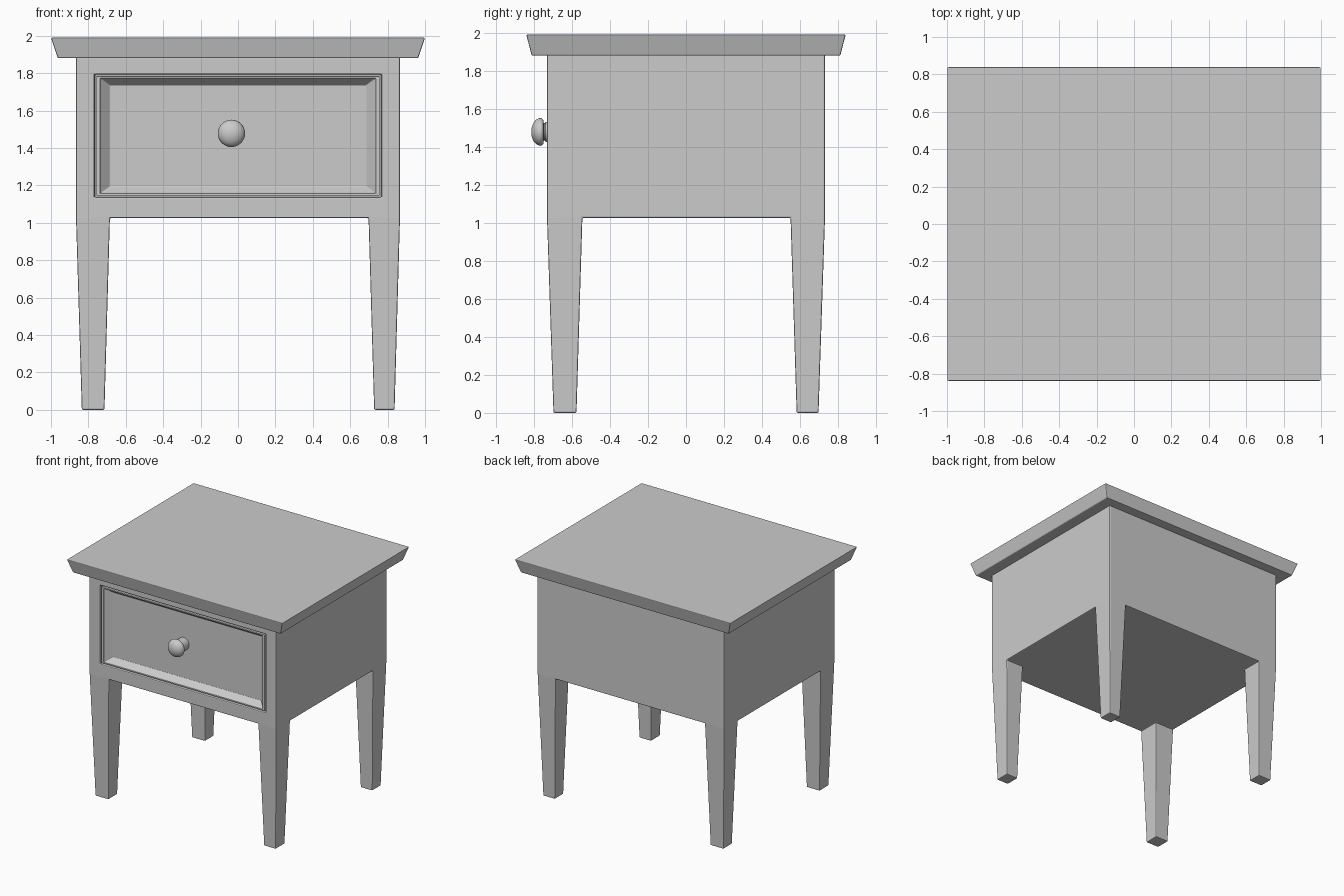
import bpy, bmesh, math

if "Cube" in bpy.data.objects:
    bpy.data.objects.remove(bpy.data.objects["Cube"])


def finish(name, bm, bevel=0.0):
    bmesh.ops.recalc_face_normals(bm, faces=bm.faces)
    me = bpy.data.meshes.new(name)
    bm.to_mesh(me)
    bm.free()
    ob = bpy.data.objects.new(name, me)
    bpy.context.collection.objects.link(ob)
    if bevel:
        add_bevel(ob, bevel)
    return ob


def add_bevel(ob, width):
    m = ob.modifiers.new("bevel", 'BEVEL')
    m.width, m.segments, m.limit_method = width, 2, 'ANGLE'
    m.angle_limit = math.radians(25)


def loft(name, rings, bevel=0.0):
    """Skin a list of equal-length point rings and cap both ends."""
    bm = bmesh.new()
    loops = [[bm.verts.new(p) for p in r] for r in rings]
    n = len(loops[0])
    for a, b in zip(loops, loops[1:]):
        for i in range(n):
            j = (i + 1) % n
            bm.faces.new((a[i], a[j], b[j], b[i]))
    bm.faces.new(loops[0])
    bm.faces.new(loops[-1])
    return finish(name, bm, bevel)


def rect_z(x, y, z):
    return [(-x, -y, z), (x, -y, z), (x, y, z), (-x, y, z)]


def rect_y(x, z0, z1, y):
    return [(-x, y, z0), (x, y, z0), (x, y, z1), (-x, y, z1)]


# Table top with sloping edge
loft("table_top", [rect_z(0.963, 0.812, 1.88), rect_z(1.0, 0.84, 1.99)], 0.006)

# Cabinet body and four tapered legs in one mesh
BODY_Z, TOP_Z = 1.025, 1.885
xs, ys = (-0.866, -0.685, 0.698, 0.866), (-0.731, -0.545, 0.55, 0.731)
foot_x, foot_y = (-0.835, -0.714, 0.728, 0.837), (-0.697, -0.576, 0.582, 0.697)
bm = bmesh.new()
grid = [[bm.verts.new((x, y, BODY_Z)) for y in ys] for x in xs]
for i in range(3):
    for j in range(3):
        q = [(i, j), (i + 1, j), (i + 1, j + 1), (i, j + 1)]
        top = [grid[a][b] for a, b in q]
        if i == 1 or j == 1:
            bm.faces.new(top)
            continue
        low = [bm.verts.new((foot_x[a], foot_y[b], 0)) for a, b in q]
        bm.faces.new(low)
        for k in range(4):
            m = (k + 1) % 4
            bm.faces.new((top[k], top[m], low[m], low[k]))
# walls rise from the outline of the base grid
path = ([(i, 0) for i in range(3)] + [(3, j) for j in range(3)]
        + [(i, 3) for i in (3, 2, 1)] + [(0, j) for j in (3, 2, 1)])
base = [grid[a][b] for a, b in path]
upper = [bm.verts.new((xs[a], ys[b], TOP_Z)) for a, b in path]
for k in range(12):
    m = (k + 1) % 12
    bm.faces.new((base[k], base[m], upper[m], upper[k]))
bm.faces.new(upper)
body = finish("cabinet_and_legs", bm)

# Drawer opening
cutter = loft("drawer_opening_cutter", [rect_y(0.767, 1.136, 1.794, -0.9),
                                        rect_y(0.767, 1.136, 1.794, -0.62)])
cutter.hide_render = True
cutter.hide_viewport = False
cutter.display_type = 'WIRE'
cut = body.modifiers.new("opening", 'BOOLEAN')
cut.operation, cut.solver, cut.object = 'DIFFERENCE', 'EXACT', cutter
add_bevel(body, 0.007)

# Drawer front: raised rim, small step, sloping border, recessed panel
loft("drawer_front", [
    rect_y(0.757, 1.146, 1.784, -0.63),
    rect_y(0.757, 1.146, 1.784, -0.728),
    rect_y(0.736, 1.157, 1.773, -0.728),
    rect_y(0.734, 1.159, 1.771, -0.715),
    rect_y(0.684, 1.194, 1.735, -0.67)], 0.003)

# Turned knob
profile = [(0.052, -0.665), (0.052, -0.738), (0.046, -0.742), (0.046, -0.748),
           (0.062, -0.75), (0.07, -0.757)]
for k in range(8):
    a = math.radians(k * 12)
    profile.append((0.073 * math.cos(a), -0.764 - 0.05 * math.sin(a)))
N = 32
knob = loft("drawer_knob", [[(-0.035 + r * math.cos(2 * math.pi * i / N), y,
                              1.478 + r * math.sin(2 * math.pi * i / N))
                             for i in range(N)] for r, y in profile])
bpy.ops.object.select_all(action='DESELECT')
knob.select_set(True)
bpy.context.view_layer.objects.active = knob
bpy.ops.object.shade_smooth_by_angle(angle=math.radians(35))
